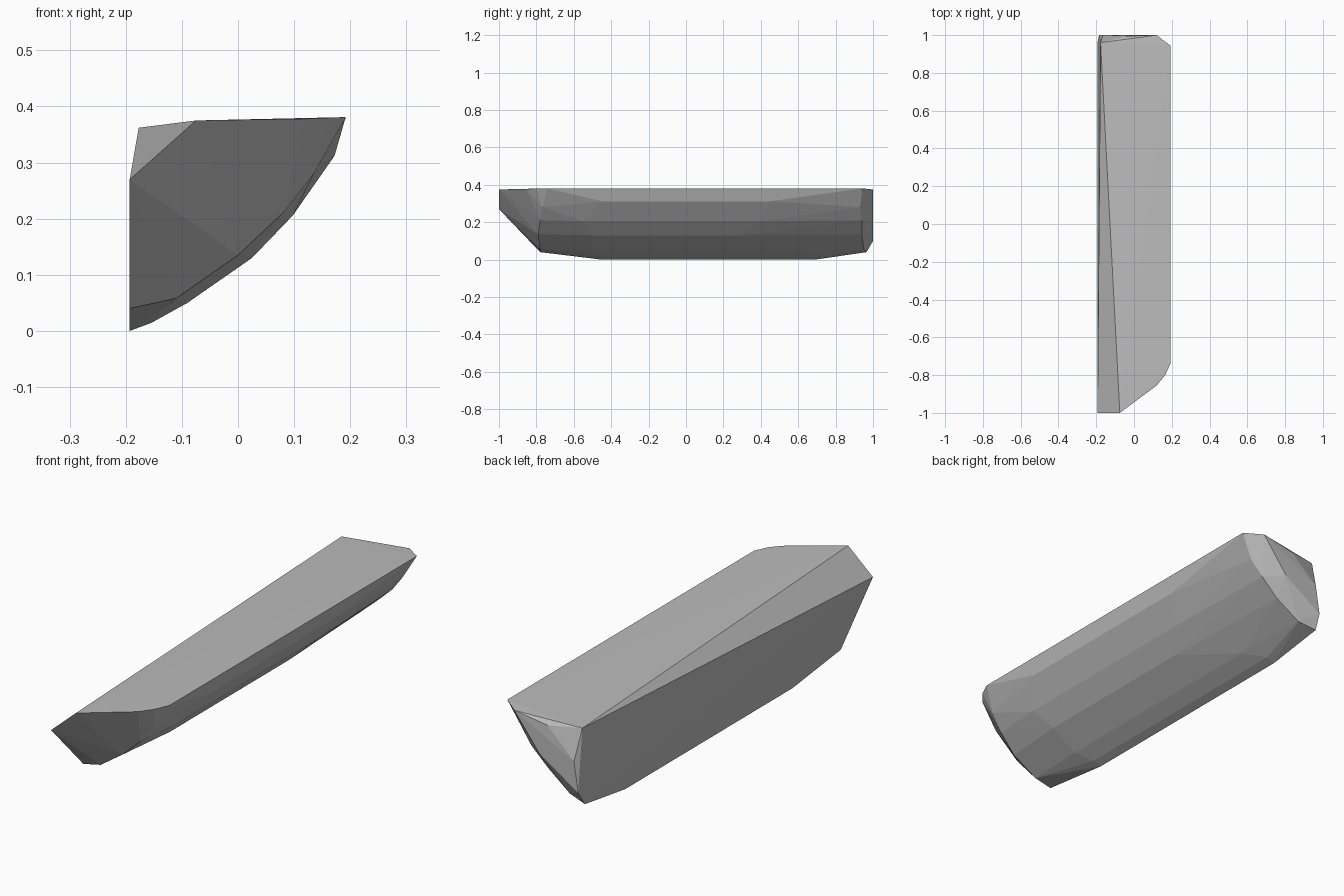
import bpy
import bmesh
import math

default_cube = bpy.data.objects.get("Cube")
if default_cube:
    bpy.data.objects.remove(default_cube, do_unlink=True)


def make_material(name, colour):
    material = bpy.data.materials.new(name)
    material.use_nodes = True
    material.diffuse_color = colour
    shader = next(n for n in material.node_tree.nodes if n.type == "BSDF_PRINCIPLED")
    shader.inputs["Base Color"].default_value = colour
    return material


def convex_solid(name, points, material):
    """Wrap a flat-shaded convex skin around the given points."""
    bm = bmesh.new()
    for point in points:
        bm.verts.new(point)
    bmesh.ops.convex_hull(bm, input=bm.verts[:])
    loose = [v for v in bm.verts if not v.link_faces]
    bmesh.ops.delete(bm, geom=loose, context="VERTS")
    bmesh.ops.dissolve_limit(bm, angle_limit=math.radians(0.3),
                             verts=bm.verts[:], edges=bm.edges[:])
    bmesh.ops.recalc_face_normals(bm, faces=bm.faces[:])
    mesh = bpy.data.meshes.new(name)
    bm.to_mesh(mesh)
    bm.free()
    mesh.materials.append(material)
    obj = bpy.data.objects.new(name, mesh)
    bpy.context.collection.objects.link(obj)
    return obj


SIDE = -0.193   # flat inner side

# Curved belly profile: x, z, front end y, back end y
belly = [
    (SIDE, 0, -0.45, 0.69),
    (-0.155, 0.014, -0.45, 0.69),
    (-0.09, 0.05, -0.5, 0.6),
    (0.025, 0.13, -0.5, 0.3),
    (0.098, 0.206, -0.55, 0.4),
    (0.172, 0.312, -0.45, 0.45),
    (0.192, 0.381, -0.74, 0.945),
]
points = [(x, y, z) for x, z, front, back in belly for y in (front, back)]

# Shoulder rims where the belly turns into each end: x, z, front y, back y
rims = [
    (SIDE, 0.04, -0.78, 0.965),
    (-0.11, 0.058, -0.78, 0.95),
    (0, 0.135, -0.79, 0.94),
    (0.08, 0.21, -0.78, 0.94),
    (0.135, 0.28, -0.77, 0.93),
]
points += [(x, y, z) for x, z, front, back in rims for y in (front, back)]

# Raked front edge and rounded front corner of the top
points += [
    (SIDE, -1, 0.27), (-0.075, -1, 0.375),
    (0.12, -0.855, 0.378), (0.165, -0.8, 0.38),
]

# Back end plate and its upper inner corner
points += [
    (0.12, 1, 0.375), (0, 1, 0.22), (-0.185, 1, 0.1),
    (-0.165, 1, 0.23), (-0.035, 0.995, 0.35), (-0.177, 0.96, 0.362),
]

grey = make_material("plain grey", (0.5, 0.5, 0.5, 1))
convex_solid("hull_block", points, grey)
